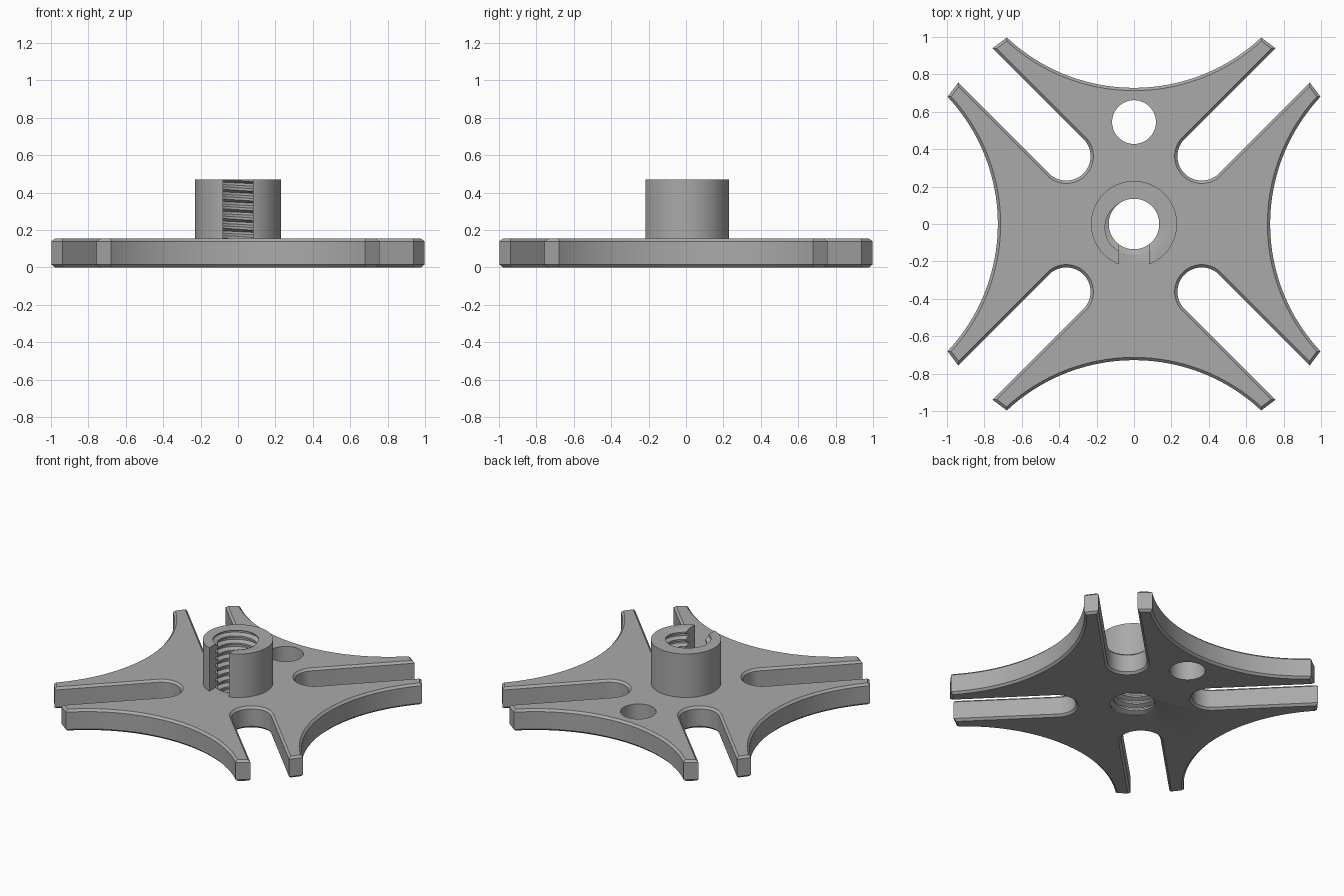
import bpy, bmesh, math
from mathutils import Vector

if "Cube" in bpy.data.objects:
    bpy.data.objects.remove(bpy.data.objects["Cube"])

PLATE_TOP, BOSS_TOP, CHAMFER = 0.155, 0.47, 0.015

grey = bpy.data.materials.new("mid grey")
grey.diffuse_color = (0.4, 0.4, 0.4, 1)
grey.use_nodes = True
grey.node_tree.nodes["Principled BSDF"].inputs["Base Color"].default_value = grey.diffuse_color


def add_object(name, bm):
    bmesh.ops.recalc_face_normals(bm, faces=bm.faces[:])
    mesh = bpy.data.meshes.new(name)
    bm.to_mesh(mesh)
    bm.free()
    mesh.materials.append(grey)
    ob = bpy.data.objects.new(name, mesh)
    bpy.context.collection.objects.link(ob)
    return ob


def cylinder(name, r, x, y, z0, z1, n=96):
    bm = bmesh.new()
    bmesh.ops.create_cone(bm, cap_ends=True, segments=n, radius1=r, radius2=r, depth=z1 - z0)
    bmesh.ops.translate(bm, vec=(x, y, (z0 + z1) / 2), verts=bm.verts[:])
    return add_object(name, bm)


def combine(target, tool, operation):
    mod = target.modifiers.new(operation, 'BOOLEAN')
    mod.operation, mod.object, mod.solver = operation, tool, 'EXACT'
    bpy.context.view_layer.objects.active = target
    bpy.ops.object.modifier_apply(modifier=mod.name)
    bpy.data.objects.remove(tool)


# plate outline: one quarter (concave arc, then one slot), rotated four times
def quarter():
    pts = []
    tip = Vector((0.68, 0.997))
    low = 0.728
    sag = tip.y - low
    R = (tip.x ** 2 + sag ** 2) / (2 * sag)
    half = math.asin(tip.x / R)
    for i in range(41):
        a = half * (1 - i / 20)
        pts.append(Vector((math.sin(a) * R, low + R - math.cos(a) * R)))
    # rounded slot on the upper left diagonal, between two arm tips
    pts.append(Vector((-0.757, 0.939)))
    for i in range(25):
        a = math.radians(45 - 180 * i / 24)
        pts.append(Vector((-0.362 + 0.13 * math.cos(a), 0.362 + 0.13 * math.sin(a))))
    pts.append(Vector((-0.939, 0.757)))
    return pts


bm = bmesh.new()
ring = []
for q in range(4):
    c, s = math.cos(q * math.pi / 2), math.sin(q * math.pi / 2)
    ring += [bm.verts.new((p.x * c - p.y * s, p.x * s + p.y * c, 0)) for p in quarter()]
face = bm.faces.new(ring)
ext = bmesh.ops.extrude_face_region(bm, geom=[face])
bmesh.ops.translate(bm, vec=(0, 0, PLATE_TOP),
                    verts=[g for g in ext["geom"] if isinstance(g, bmesh.types.BMVert)])
rims = [e for e in bm.edges if abs(e.verts[0].co.z - e.verts[1].co.z) < 1e-4]
bmesh.ops.bevel(bm, geom=rims, offset=CHAMFER, segments=1, affect='EDGES', clamp_overlap=False)
plate = add_object("spider_plate", bm)

# boss with a slot through its front wall
boss = cylinder("boss", 0.23, 0, 0, 0.08, BOSS_TOP)
bm = bmesh.new()
bmesh.ops.create_cube(bm, size=1)
for v in bm.verts:
    v.co = (v.co.x * 0.158, v.co.y * 0.3 - 0.15, v.co.z * 0.4 + 0.35)
combine(boss, add_object("boss_slot_cutter", bm), 'DIFFERENCE')
combine(plate, boss, 'UNION')

# small through hole behind the boss
combine(plate, cylinder("small_hole_cutter", 0.117, 0, 0.545, -0.1, 0.3, 64), 'DIFFERENCE')

# threaded bore: a right-hand helical cutter
N, PITCH, ROWS = 64, 0.052, 56
PROFILE = [(0.0, 0.135), (0.25, 0.135), (0.5, 0.165), (0.75, 0.165)]
bm = bmesh.new()
grid = []
for j in range(N):
    a = 2 * math.pi * j / N
    col = []
    for k in range(ROWS):
        phase, r = PROFILE[k % 4]
        z = -0.12 + PITCH * (k // 4 + phase + j / N)
        col.append(bm.verts.new((r * math.cos(a), r * math.sin(a), z)))
    grid.append(col)
for j in range(N):
    for k in range(ROWS - 1):
        if j < N - 1:
            bm.faces.new((grid[j][k], grid[j + 1][k], grid[j + 1][k + 1], grid[j][k + 1]))
        elif k + 5 < ROWS:
            bm.faces.new((grid[j][k], grid[0][k + 4], grid[0][k + 5], grid[j][k + 1]))
# close the ragged ends with fans, well outside the part
low, high = bm.verts.new((0, 0, -0.2)), bm.verts.new((0, 0, 0.75))
for e in [e for e in bm.edges if e.is_boundary]:
    centre = high if e.verts[0].co.z > 0.2 else low
    bm.faces.new((e.verts[0], e.verts[1], centre))
combine(plate, add_object("thread_cutter", bm), 'DIFFERENCE')

# smooth the round walls, keep edges crisp
plate.select_set(True)
bpy.context.view_layer.objects.active = plate
bpy.ops.object.shade_smooth_by_angle(angle=math.radians(25))
